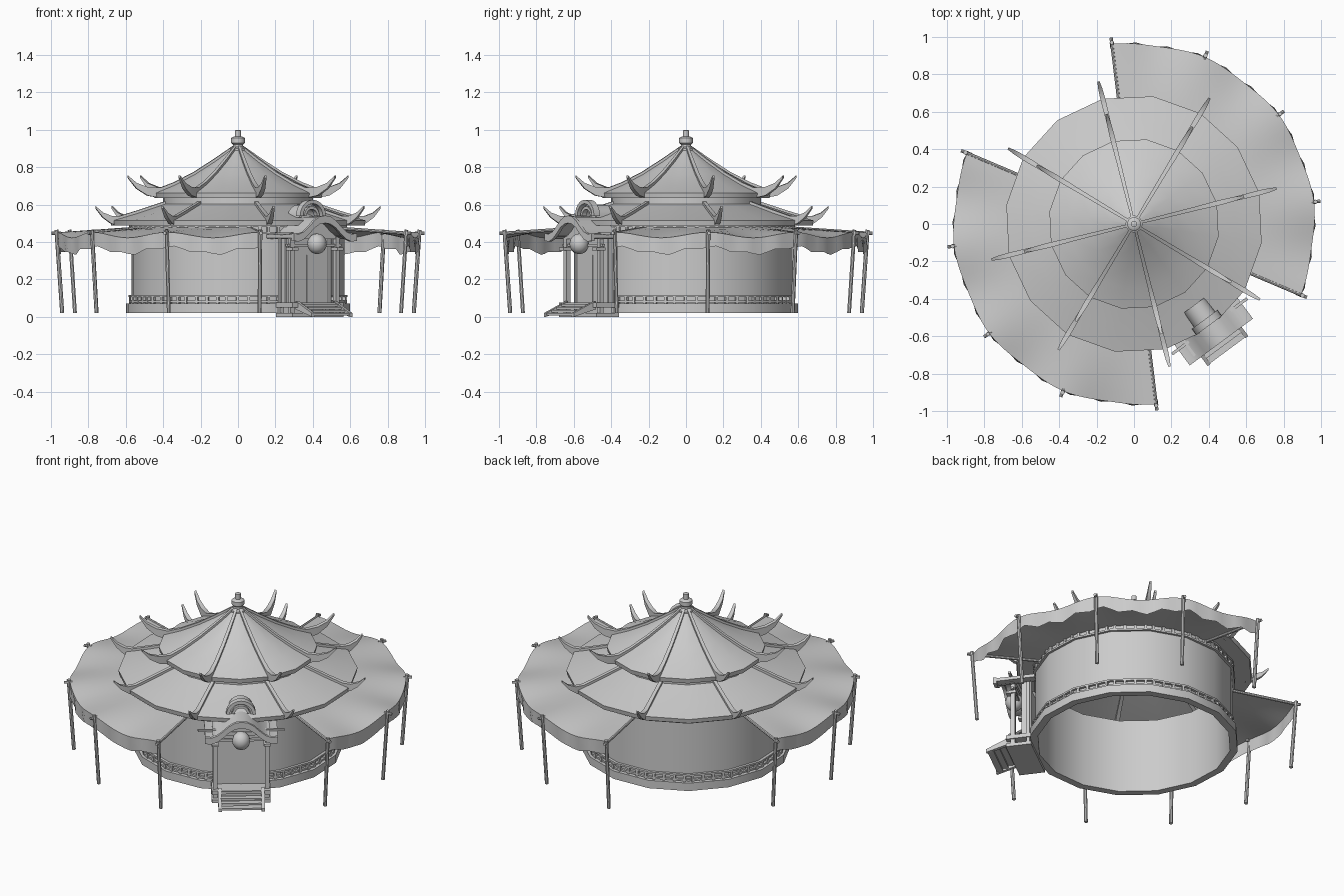
import bpy, math
from mathutils import Vector, Matrix

if "Cube" in bpy.data.objects:
    bpy.data.objects.remove(bpy.data.objects["Cube"])

grey = bpy.data.materials.new("plain grey")
grey.use_nodes = True
grey.diffuse_color = (0.6, 0.6, 0.6, 1)
grey.node_tree.nodes["Principled BSDF"].inputs["Base Color"].default_value = (0.6, 0.6, 0.6, 1)

SIDES = 16
START = math.radians(14)
PORCH = math.radians(-53.5)
made = []


def build(name, verts, faces):
    mesh = bpy.data.meshes.new(name)
    mesh.from_pydata(verts, [], faces)
    mesh.materials.append(grey)
    ob = bpy.data.objects.new(name, mesh)
    bpy.context.collection.objects.link(ob)
    made.append(ob)
    return ob


def turn(ob, angle):
    ob.matrix_world = Matrix.Rotation(angle, 4, "Z")
    return ob


def polar(r, a, z):
    return (r * math.cos(a), r * math.sin(a), z)


def loft(name, rings, closed=True, caps=True):
    """Skin a row of equal cross-sections."""
    n = len(rings[0])
    faces = []
    for i in range(len(rings) - 1):
        for j in range(n if closed else n - 1):
            k = (j + 1) % n
            faces.append((i * n + j, i * n + k, i * n + n + k, i * n + n + j))
    if caps:
        faces.append(tuple(range(n))[::-1])
        faces.append(tuple(range((len(rings) - 1) * n, len(rings) * n)))
    return build(name, [tuple(v) for ring in rings for v in ring], faces)


def revolve(name, profile, sides=SIDES, start=START):
    rings = [[polar(r, start + math.tau * s / sides, z) for s in range(sides)]
             for r, z in profile]
    return loft(name, rings, caps=False)


def box(name, x, y, z, angle=0.0):
    """Box from (low, high) spans, turned about the centre axis."""
    rings = [[(x[0], y[0], h), (x[1], y[0], h), (x[1], y[1], h), (x[0], y[1], h)] for h in z]
    return turn(loft(name, rings), angle)


def rod(name, a, b, radius, sides=8):
    a, b = Vector(a), Vector(b)
    q = (b - a).to_track_quat("Z", "Y")
    circle = [q @ Vector(polar(radius, math.tau * s / sides, 0)) for s in range(sides)]
    return loft(name, [[p + c for c in circle] for p in (a, b)])


def rib(name, sections, angle):
    """Radial bar through (radius, low z, high z, width) sections."""
    rings = [[(r, -w / 2, lo), (r, w / 2, lo), (r, w / 2, hi), (r, -w / 2, hi)]
             for r, lo, hi, w in sections]
    return turn(loft(name, rings), angle)


# Hall: base ring, wall and roofs
revolve("base_ring", [(0.56, 0.07), (0.56, 0.02), (0.605, 0.02), (0.605, 0.07), (0.56, 0.07)])
revolve("wall", [(0.575, 0.05), (0.575, 0.49)])
revolve("wall_lining", [(0.56, 0.49), (0.56, 0.05)])
revolve("lower_roof", [(0.56, 0.49), (0.685, 0.488), (0.69, 0.515), (0.55, 0.555), (0.39, 0.607)])
revolve("drum", [(0.405, 0.59), (0.405, 0.64)])
revolve("upper_roof", [(0.39, 0.636), (0.452, 0.634), (0.457, 0.662), (0.35, 0.705),
                       (0.24, 0.762), (0.13, 0.83), (0.03, 0.9)])
revolve("finial", [(0.045, 0.875), (0.045, 0.9), (0.028, 0.908), (0.028, 0.922), (0.037, 0.93),
                   (0.037, 0.955), (0.028, 0.962), (0.016, 0.964), (0.016, 0.997), (0.0, 1.0)])

# Rails and frieze around the wall
for name, z, r in (("railing_bottom", 0.075, 0.59), ("railing_top", 0.106, 0.592),
                   ("frieze_bottom", 0.442, 0.59), ("frieze_top", 0.48, 0.59)):
    revolve(name, [(0.574, z), (r, z), (r, z + 0.011), (0.574, z + 0.011)])
step = math.tau / SIDES
for s in range(SIDES):
    middle = START + (s + 0.5) * step
    for y in (-0.09, -0.03, 0.03, 0.09):
        box("railing_post", (0.56, 0.58), (y - 0.007, y + 0.007), (0.07, 0.11), middle)
        box("frieze_post", (0.56, 0.576), (y - 0.008, y + 0.008), (0.445, 0.485), middle)

# Roof ribs ending in upturned horns
for s in range(8):
    a = START + s * math.tau / 8
    rib("upper_rib", [(0.03, 0.89, 0.912, 0.014), (0.13, 0.82, 0.845, 0.018),
                      (0.24, 0.75, 0.776, 0.02), (0.35, 0.69, 0.72, 0.022),
                      (0.43, 0.635, 0.69, 0.026), (0.5, 0.648, 0.694, 0.026),
                      (0.56, 0.685, 0.715, 0.022), (0.607, 0.742, 0.755, 0.012)], a)
    rib("lower_rib", [(0.4, 0.59, 0.618, 0.02), (0.55, 0.54, 0.57, 0.022),
                      (0.65, 0.487, 0.54, 0.026), (0.7, 0.498, 0.54, 0.026),
                      (0.745, 0.53, 0.557, 0.022), (0.785, 0.579, 0.591, 0.012)], a)

# Two awnings, each on five leaning posts
BAYS, CUTS = 4, 12
for first in (-23, 157):
    rows = [[] for _ in range(6)]
    for c in range(BAYS * CUTS + 1):
        a = math.radians(first + c * 30 / CUTS)
        sag = math.sin(math.pi * c / CUTS) ** 2
        for row, t in zip(rows, (0, 0.3, 0.6, 0.85, 1)):
            r = 0.57 + (0.4 - 0.012 * sag) * t
            row.append(polar(r, a, 0.478 - 0.026 * t - 0.03 * sag * t * t))
        wave = 0.008 * math.sin(c * math.pi / 2)
        rows[5].append(polar(0.968 + wave - 0.01 * sag, a, 0.372 - 0.035 * sag + wave))
    loft("awning_cloth", rows, closed=False, caps=False)
    for p in range(BAYS + 1):
        a = math.radians(first + p * 30)
        rod("awning_post", polar(0.947, a, 0.02), polar(0.978, a, 0.465), 0.011)
        rod("awning_peg", polar(0.955, a, 0.447), polar(1.004, a, 0.447), 0.009)
        if p in (0, BAYS):
            rod("awning_beam", polar(0.57, a, 0.474), polar(0.975, a, 0.447), 0.009)

# Porch: floor, stairs and door (x points outward before turning)
box("porch_floor", (0.57, 0.72), (-0.17, 0.17), (0.05, 0.075), PORCH)
box("porch_ground_sill", (0.57, 0.72), (-0.17, 0.17), (0.0, 0.02), PORCH)
for i in range(4):
    x, z = 0.705 + i * 0.033, 0.056 - i * 0.016
    box("stair_tread", (x, x + 0.037), (-0.12, 0.12), (z, z + 0.012), PORCH)
box("door", (0.6, 0.62), (-0.14, 0.14), (0.07, 0.44), PORCH)
box("door_seam", (0.62, 0.624), (-0.003, 0.003), (0.075, 0.33), PORCH)
box("lintel", (0.668, 0.692), (-0.2, 0.2), (0.415, 0.437), PORCH)
box("lower_lintel", (0.672, 0.688), (-0.18, 0.18), (0.375, 0.39), PORCH)
box("long_beam", (0.672, 0.688), (-0.25, 0.25), (0.438, 0.45), PORCH)
for side in (-1, 1):
    def span(a, b):
        return tuple(sorted((side * a, side * b)))
    box("porch_post", (0.668, 0.694), span(0.137, 0.163), (0.02, 0.44), PORCH)
    box("porch_back_post", (0.58, 0.6), span(0.137, 0.163), (0.02, 0.44), PORCH)
    box("side_panel", (0.57, 0.63), span(0.145, 0.155), (0.07, 0.43), PORCH)
    box("bracket", (0.66, 0.72), span(0.13, 0.17), (0.355, 0.37), PORCH)
    box("roof_beam", (0.56, 0.76), span(0.135, 0.165), (0.43, 0.445), PORCH)
    lean = [[(0.7, y, 0.04), (0.845, y, 0.0), (0.845, y, 0.02), (0.7, y, 0.085)]
            for y in span(0.115, 0.135)]
    turn(loft("stair_stringer", lean), PORCH)

# Porch roof: curved gable with flared ends
half = [(0, 0.535), (0.035, 0.53), (0.07, 0.51), (0.105, 0.477),
        (0.14, 0.449), (0.175, 0.436), (0.21, 0.44)]
curve = [(-y, z) for y, z in half[:0:-1]] + half


def gable(name, x, grow, drop):
    rings = [[(x[0], y, z - drop), (x[1], y, z - drop), (x[1], y, z + grow), (x[0], y, z + grow)]
             for y, z in curve]
    return turn(loft(name, rings), PORCH)


gable("porch_roof", (0.54, 0.77), 0.0, 0.02)
gable("gable_board", (0.765, 0.785), 0.006, 0.034)
front = [(y, z) for y, z in curve if abs(y) < 0.15]
fill = [[(x, y, z - 0.015) for y, z in front] + [(x, 0.14, 0.42), (x, -0.14, 0.42)]
        for x in (0.675, 0.685)]
turn(loft("gable_panel", fill), PORCH)


# Crest on the porch ridge: two nested arches and a barrel behind
def arch(name, x, inner, outer, base):
    rings = []
    for s in range(13):
        a = math.pi * s / 12
        c, h = math.cos(a), math.sin(a)
        rings.append([(px, r * c, base + r * h)
                      for px, r in ((x[0], inner), (x[1], inner), (x[1], outer), (x[0], outer))])
    return turn(loft(name, rings), PORCH)


arch("crest_arch", (0.635, 0.675), 0.065, 0.085, 0.54)
arch("crest_inner_arch", (0.635, 0.665), 0.035, 0.05, 0.54)
arch("crest_barrel", (0.54, 0.645), 0.055, 0.07, 0.53)

# Round lantern hung under the gable
ball = revolve("lantern", [(0.052 * math.sin(math.pi * i / 10),
                            0.39 - 0.055 * math.cos(math.pi * i / 10)) for i in range(11)], 16, 0)
ball.location = polar(0.71, PORCH, 0)

# Smooth shading with crisp edges
bpy.ops.object.select_all(action="DESELECT")
for ob in made:
    ob.select_set(True)
bpy.context.view_layer.objects.active = made[0]
bpy.ops.object.shade_smooth_by_angle(angle=math.radians(30))
